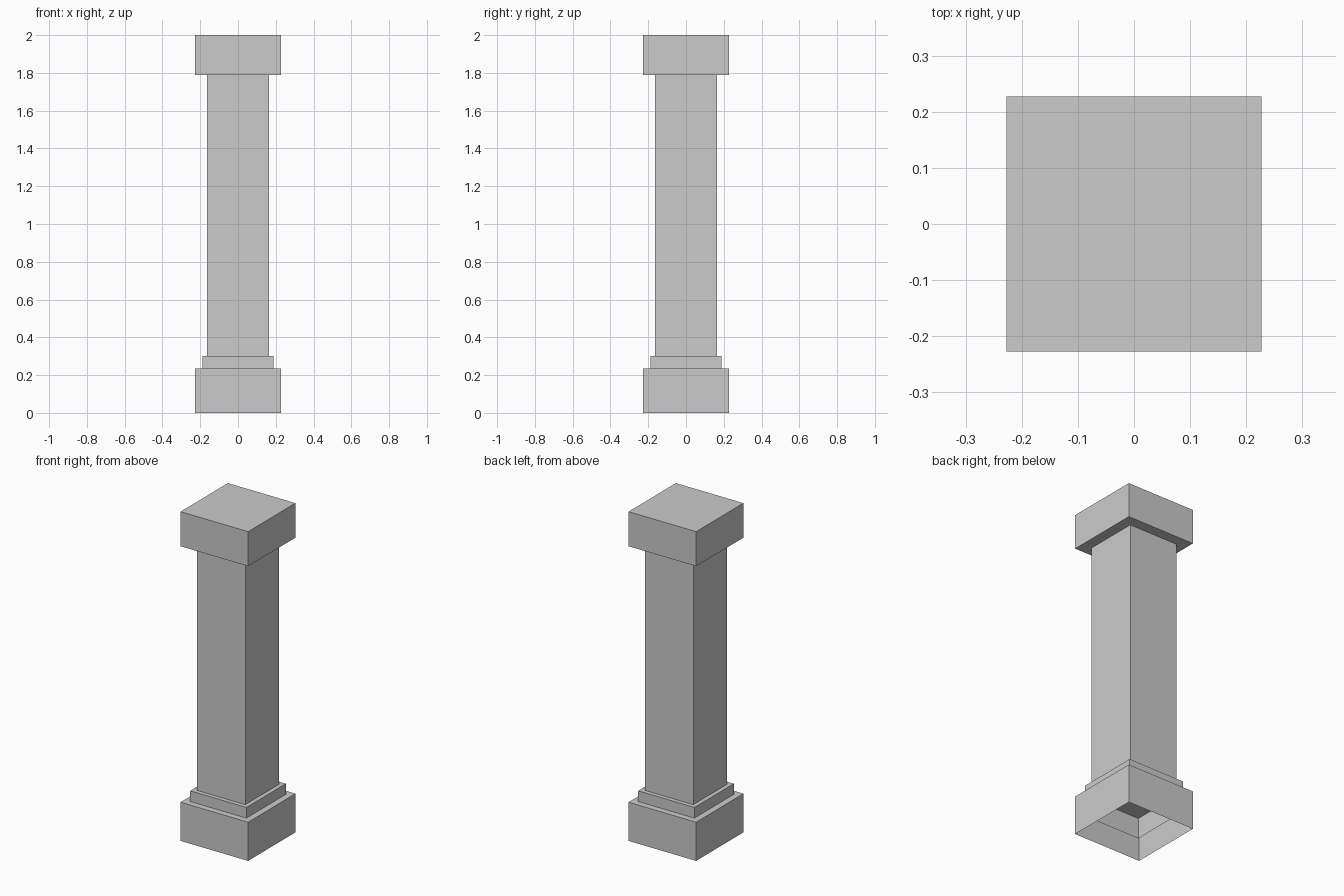
import bpy
import bmesh
from mathutils import Matrix

if "Cube" in bpy.data.objects:
    bpy.data.objects.remove(bpy.data.objects["Cube"])


def block(name, half, z0, z1, open_bottom=False):
    """Square block between two heights, optionally without its underside."""
    bm = bmesh.new()
    bmesh.ops.create_cube(bm, size=1.0)
    bmesh.ops.transform(bm, verts=bm.verts,
                        matrix=Matrix.Diagonal((2 * half, 2 * half, z1 - z0, 1)))
    if open_bottom:
        down = [f for f in bm.faces if f.normal.z < -0.5]
        bmesh.ops.delete(bm, geom=down, context='FACES_ONLY')
    mesh = bpy.data.meshes.new(name)
    bm.to_mesh(mesh)
    bm.free()
    obj = bpy.data.objects.new(name, mesh)
    obj.location.z = (z0 + z1) / 2
    bpy.context.collection.objects.link(obj)
    return obj


# Hollow plinth, open underneath
block("plinth", 0.227, 0.0, 0.235, open_bottom=True)

# Stepped collar, its open lower end sunk into the plinth
block("collar", 0.189, 0.11, 0.30, open_bottom=True)

# Square shaft
block("shaft", 0.163, 0.28, 1.80)

# Capital block
block("capital", 0.227, 1.79, 2.0)
